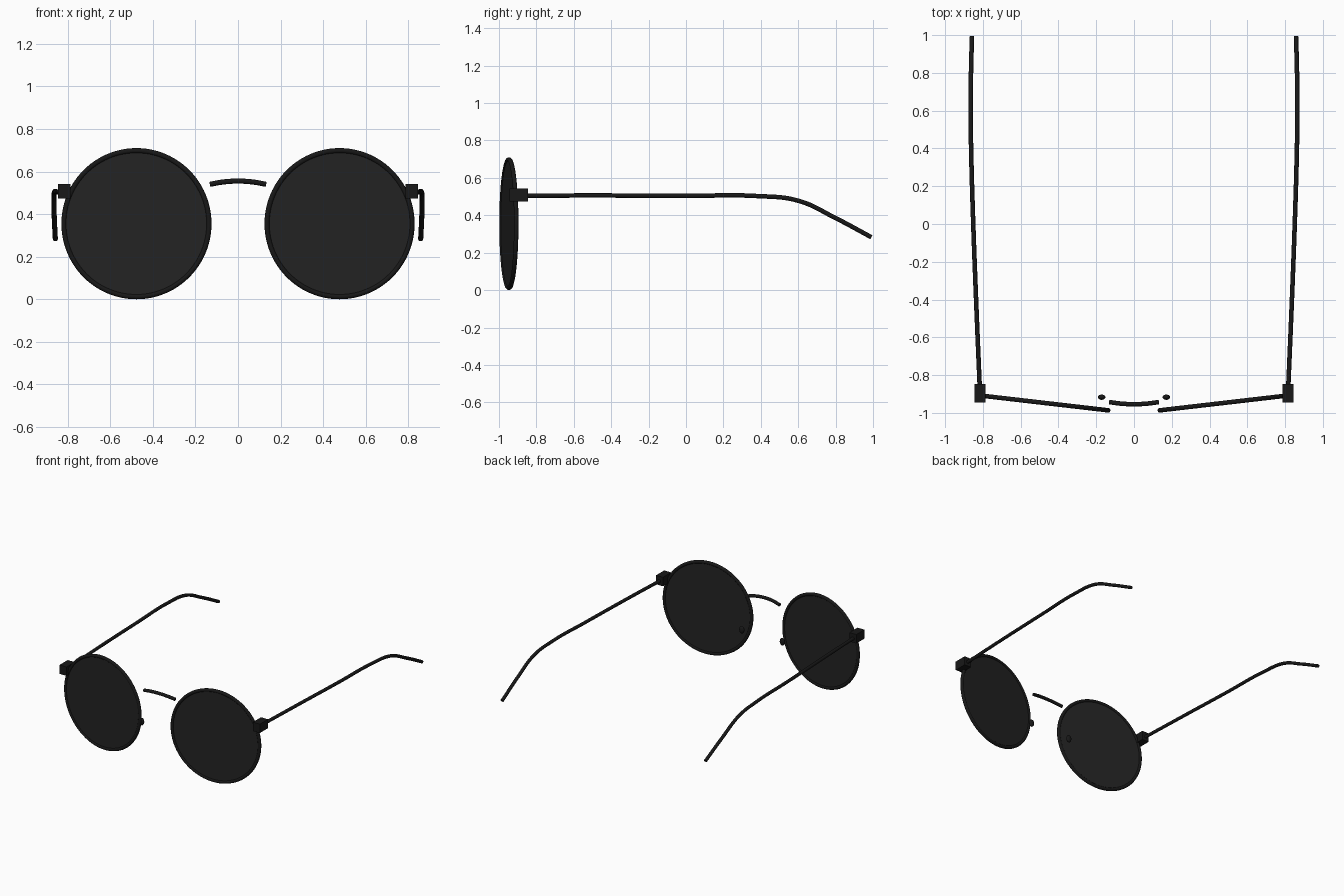
import bpy, math

if "Cube" in bpy.data.objects:
    bpy.data.objects.remove(bpy.data.objects["Cube"])


def material(name, v):
    m = bpy.data.materials.new(name)
    m.diffuse_color = (v, v, v, 1)
    m.use_nodes = True
    m.node_tree.nodes["Principled BSDF"].inputs["Base Color"].default_value = m.diffuse_color
    return m


FRAME = material("black_metal", 0.009)
LENS = material("dark_glass", 0.017)


def finish(name, mat):
    ob = bpy.context.object
    ob.name = name
    ob.data.materials.append(mat)
    bpy.ops.object.shade_smooth_by_angle(angle=math.radians(40))
    return ob


def wire(name, points, radius):
    # round wire along a smooth path, turned into a capped mesh
    cu = bpy.data.curves.new(name, 'CURVE')
    cu.dimensions = '3D'
    cu.bevel_depth = radius
    cu.bevel_resolution = 4
    cu.resolution_u = 10
    cu.use_fill_caps = True
    sp = cu.splines.new('BEZIER')
    sp.bezier_points.add(len(points) - 1)
    for bp, co in zip(sp.bezier_points, points):
        bp.co = co
        bp.handle_left_type = bp.handle_right_type = 'AUTO'
    ob = bpy.data.objects.new(name, cu)
    bpy.context.collection.objects.link(ob)
    bpy.ops.object.select_all(action='DESELECT')
    ob.select_set(True)
    bpy.context.view_layer.objects.active = ob
    bpy.ops.object.convert(target='MESH')
    return finish(name, FRAME)


for s, side in ((-1, "left"), (1, "right")):
    center = (s * 0.477, -0.947, 0.355)
    tilt = (math.pi / 2, 0, s * math.radians(6.6))

    # round rim and thin flat lens, swept back toward the hinge
    bpy.ops.mesh.primitive_torus_add(major_radius=0.343, minor_radius=0.012,
                                     major_segments=96, minor_segments=12,
                                     location=center, rotation=tilt)
    finish(side + "_rim", FRAME)
    bpy.ops.mesh.primitive_cylinder_add(vertices=96, radius=0.341, depth=0.01,
                                        location=center, rotation=tilt)
    finish(side + "_lens", LENS)

    # hinge block
    bpy.ops.mesh.primitive_cube_add(size=1, location=(s * 0.816, -0.895, 0.508))
    hinge = bpy.context.object
    hinge.scale = (0.058, 0.098, 0.068)
    finish(side + "_hinge", FRAME)

    # temple arm curving down behind the ear
    wire(side + "_temple",
         [(s * x, y, z) for x, y, z in (
             (0.816, -0.88, 0.505), (0.834, -0.45, 0.506), (0.851, 0.0, 0.504),
             (0.862, 0.38, 0.503), (0.865, 0.6, 0.478), (0.863, 0.8, 0.385),
             (0.858, 0.991, 0.283))], 0.012)

    # nose pad
    bpy.ops.mesh.primitive_uv_sphere_add(segments=24, ring_count=12, radius=1,
                                         location=(s * 0.171, -0.917, 0.28))
    pad = bpy.context.object
    pad.scale = (0.02, 0.014, 0.028)
    finish(side + "_nose_pad", FRAME)

# arched bridge
wire("bridge", [(-0.131, -0.943, 0.54), (-0.068, -0.951, 0.551),
                (0, -0.954, 0.555),
                (0.068, -0.951, 0.551), (0.131, -0.943, 0.54)], 0.012)
